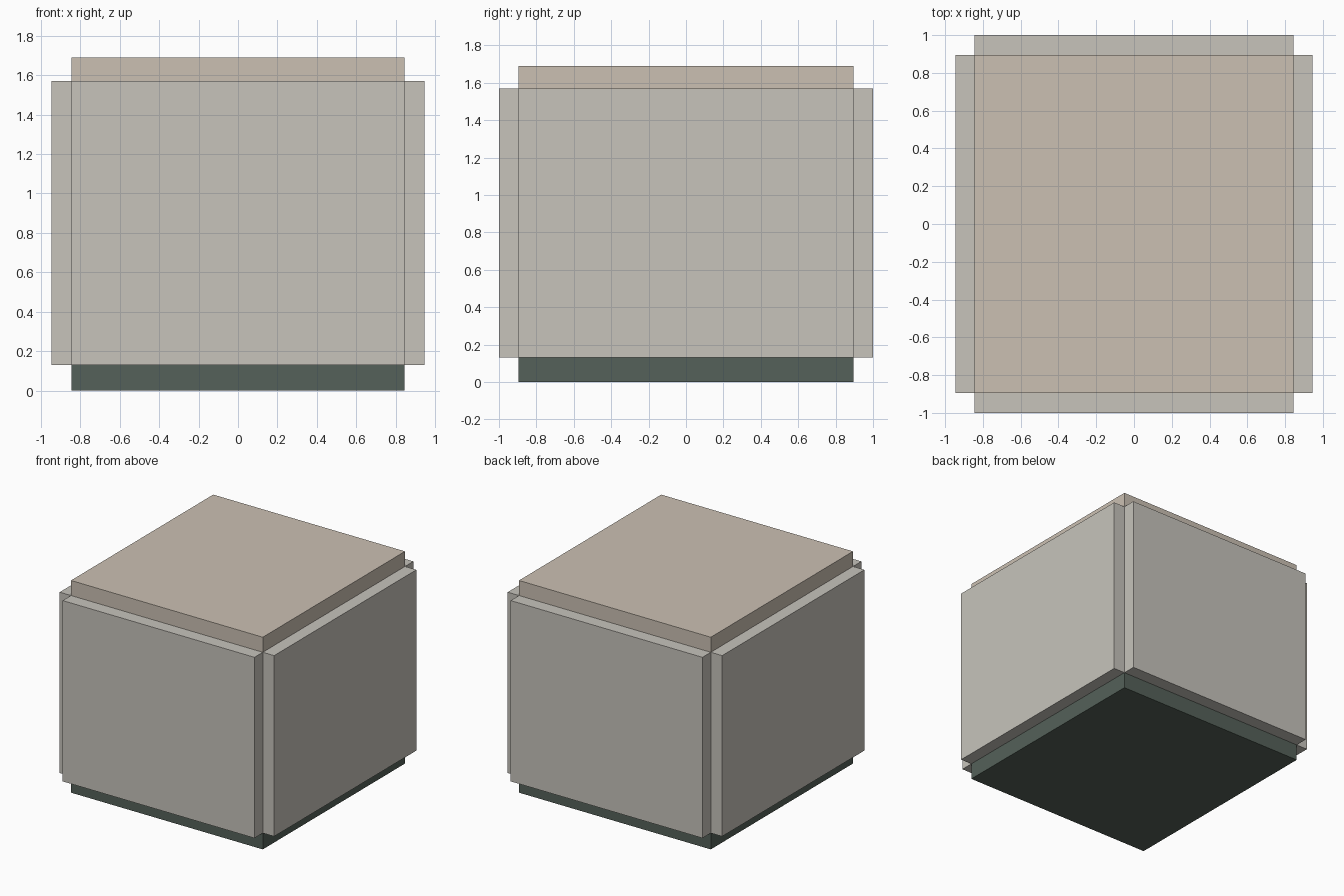
import bpy

if "Cube" in bpy.data.objects:
    bpy.data.objects.remove(bpy.data.objects["Cube"])


def material(name, color):
    m = bpy.data.materials.new(name)
    m.diffuse_color = (*color, 1)
    m.use_nodes = True
    m.node_tree.nodes["Principled BSDF"].inputs["Base Color"].default_value = m.diffuse_color
    return m


def slab(name, lo, hi, mat):
    """Axis-aligned box between two corners."""
    bpy.ops.mesh.primitive_cube_add(size=1, location=[(a + b) / 2 for a, b in zip(lo, hi)])
    ob = bpy.context.object
    ob.name = name
    ob.scale = [b - a for a, b in zip(lo, hi)]
    bpy.ops.object.transform_apply(location=False, rotation=False, scale=True)
    ob.data.materials.append(mat)


# Room interior half sizes, outer half sizes, and floor / ceiling heights
IX, IY = 0.845, 0.895
OX, OY = 0.945, 1.0
Z0, Z1, TOP = 0.13, 1.57, 1.69

wall = material("wall_plaster", (0.57, 0.55, 0.50))
floor = material("dark_floor", (0.09, 0.12, 0.10))
ceiling = material("warm_ceiling", (0.60, 0.53, 0.45))

# Floor and ceiling slabs
slab("floor", (-IX, -IY, 0), (IX, IY, Z0), floor)
slab("ceiling", (-IX, -IY, Z1), (IX, IY, TOP), ceiling)

# Four walls, touching only along the corner edges
slab("front_wall", (-IX, -OY, Z0), (IX, -IY, Z1), wall)
slab("back_wall", (-IX, IY, Z0), (IX, OY, Z1), wall)
slab("left_wall", (-OX, -IY, Z0), (-IX, IY, Z1), wall)
slab("right_wall", (IX, -IY, Z0), (OX, IY, Z1), wall)
